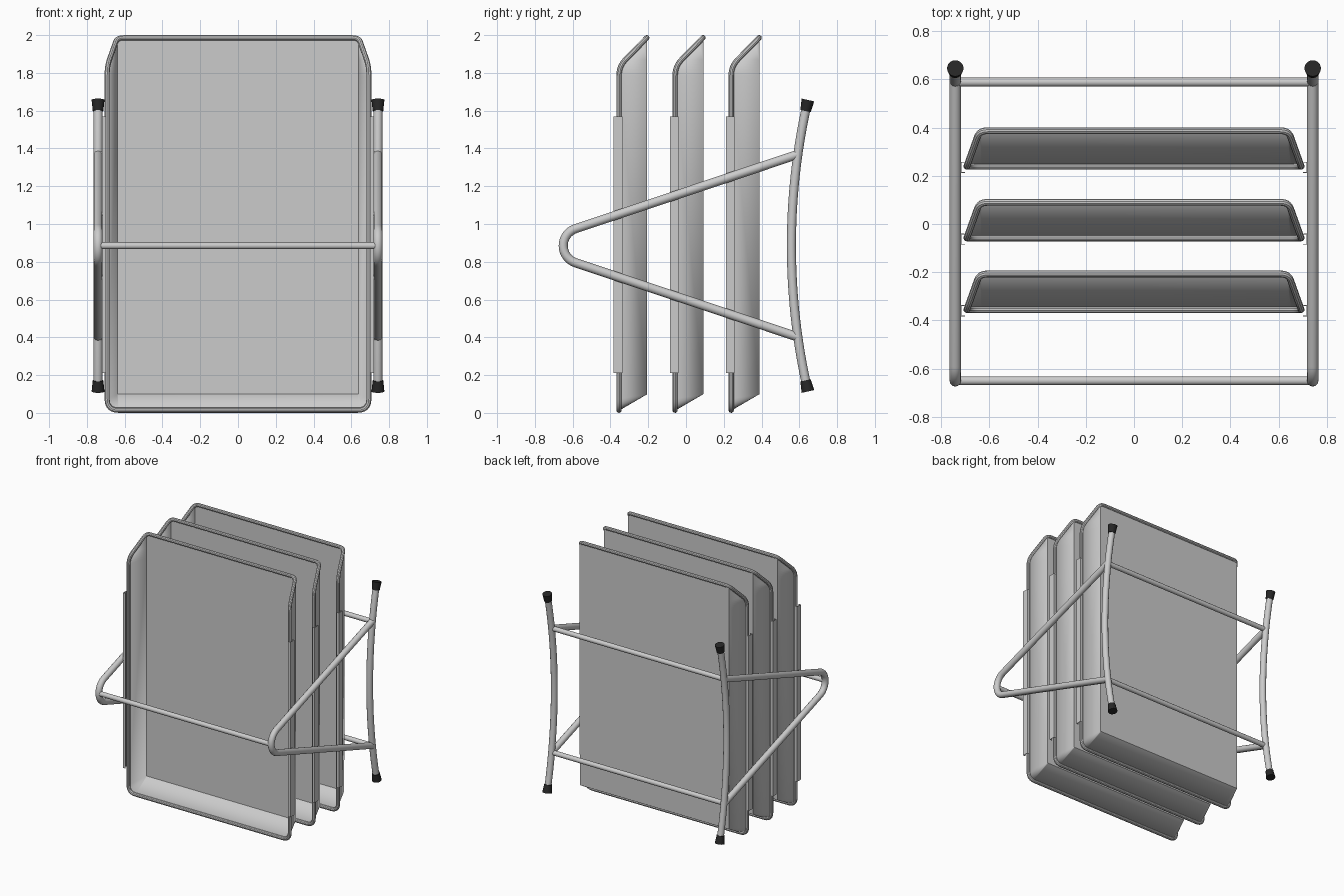
import bpy, bmesh, math
from mathutils import Vector

if "Cube" in bpy.data.objects:
    bpy.data.objects.remove(bpy.data.objects["Cube"])

DEPTH, MID_Z, LEG_R, SIDE_X, TUBE_R = 0.148, 0.885, 3.44, 0.741, 0.024


def smooth(ob, angle=35):
    bpy.ops.object.select_all(action='DESELECT')
    ob.select_set(True)
    bpy.context.view_layer.objects.active = ob
    bpy.ops.object.shade_smooth_by_angle(angle=math.radians(angle))


def tube(name, pts, radius, cyclic=False, res=4):
    cu = bpy.data.curves.new(name, 'CURVE')
    cu.dimensions = '3D'
    cu.bevel_depth, cu.bevel_resolution, cu.use_fill_caps = radius, res, True
    sp = cu.splines.new('POLY')
    sp.points.add(len(pts) - 1)
    for p, co in zip(sp.points, pts):
        p.co = (*co, 1)
    sp.use_cyclic_u = cyclic
    ob = bpy.data.objects.new(name, cu)
    bpy.context.collection.objects.link(ob)
    bpy.ops.object.select_all(action='DESELECT')
    ob.select_set(True)
    bpy.context.view_layer.objects.active = ob
    bpy.ops.object.convert(target='MESH')
    smooth(bpy.context.object)
    return bpy.context.object


def mesh_object(name, bm):
    bmesh.ops.recalc_face_normals(bm, faces=bm.faces)
    me = bpy.data.meshes.new(name)
    bm.to_mesh(me)
    bm.free()
    ob = bpy.data.objects.new(name, me)
    bpy.context.collection.objects.link(ob)
    return ob


def fillet(corners, steps=6):
    """Round each (point, length) corner of a closed polyline."""
    out = []
    for i, (p, d) in enumerate(corners):
        p = Vector(p)
        a = p + (Vector(corners[i - 1][0]) - p).normalized() * d
        b = p + (Vector(corners[(i + 1) % len(corners)][0]) - p).normalized() * d
        for k in range(steps + 1):
            t = k / steps
            out.append(a * (1 - t) ** 2 + p * 2 * t * (1 - t) + b * t * t)
    return out


def clamp(v, lo, hi):
    return max(lo, min(hi, v))


# Rim outline of one tray, front edge at y = 0
half = [((0.64, DEPTH, 1.986), 0.035), ((0.693, 0, 1.835), 0.05),
        ((0.693, 0, 0.014), 0.06)]
rim = fillet(half + [((-p[0], p[1], p[2]), d) for p, d in reversed(half)])


def tray(name, y0):
    shift = Vector((0, y0, 0))
    tube(name + "_rim", [p + shift for p in rim], 0.014, True, 3)
    # Flared walls and flat back sheet
    bm = bmesh.new()
    front = [bm.verts.new(p + shift) for p in rim]
    back = [bm.verts.new((clamp(p.x, -0.64, 0.64), y0 + DEPTH,
                          clamp(p.z, 0.10, 1.986))) for p in rim]
    n = len(rim)
    for i in range(n):
        j = (i + 1) % n
        bm.faces.new((front[i], front[j], back[j], back[i]))
    bm.faces.new(back)
    bmesh.ops.remove_doubles(bm, verts=bm.verts, dist=0.0005)
    ob = mesh_object(name + "_sheet", bm)
    mod = ob.modifiers.new("thickness", 'SOLIDIFY')
    mod.thickness, mod.offset = 0.004, 0
    smooth(ob, 20)
    # Channel brackets gripping the rim on both sides
    prof = [(0.700, -0.028), (0.719, -0.028), (0.719, 0.019), (0.703, 0.019),
            (0.703, 0.015), (0.715, 0.015), (0.715, -0.024), (0.700, -0.024)]
    for side, s in (("right", 1), ("left", -1)):
        bm = bmesh.new()
        f = bm.faces.new([bm.verts.new((s * x, y0 + y, 0.21)) for x, y in prof])
        ext = bmesh.ops.extrude_face_region(bm, geom=[f])
        top = [v for v in ext['geom'] if isinstance(v, bmesh.types.BMVert)]
        bmesh.ops.translate(bm, verts=top, vec=(0, 0, 1.36))
        if f.is_valid and not any(f2 is f for e in f.edges for f2 in e.link_faces):
            bm.faces.new(f.verts)
        mesh_object(f"{name}_bracket_{side}", bm)


for name, y0 in (("front_tray", -0.355), ("middle_tray", -0.058), ("back_tray", 0.239)):
    tray(name, y0)


def leg_point(x, a):
    return Vector((x, 0.558 + LEG_R * (1 - math.cos(a)), MID_Z + LEG_R * math.sin(a)))


black = bpy.data.materials.new("black_rubber")
black.diffuse_color = (0.02, 0.02, 0.02, 1)
black.use_nodes = True
black.node_tree.nodes["Principled BSDF"].inputs["Base Color"].default_value = black.diffuse_color

# Side frames: bowed leg, V-shaped arm, rubber end caps
slope = math.radians(18.3)
bend_y, bend_r = -0.555, 0.095
arc = math.pi / 2 - slope
for side, s in (("right", 1), ("left", -1)):
    x = s * SIDE_X
    tube(f"leg_{side}", [leg_point(x, -0.22 + 0.44 * i / 24) for i in range(25)], TUBE_R)
    bend = []
    for i in range(17):
        a = math.pi - arc + 2 * arc * i / 16
        bend.append((x, bend_y + bend_r * math.cos(a), MID_Z + bend_r * math.sin(a)))
    tube(f"arm_{side}", [(x, 0.588, 1.367)] + bend + [(x, 0.588, 0.403)], TUBE_R)
    for end, e in (("top", 1), ("bottom", -1)):
        a = e * 0.2175
        d = Vector((0, math.sin(a), math.cos(a))) * e
        bpy.ops.mesh.primitive_cone_add(vertices=24, radius1=0.028, radius2=0.034, depth=0.06,
                                        location=leg_point(x, a),
                                        rotation=d.to_track_quat('Z', 'Y').to_euler())
        cap = bpy.context.object
        cap.name = f"cap_{end}_{side}"
        cap.data.materials.append(black)
        smooth(cap)

# Crossbars joining the two side frames
for name, y, z in (("front_bar", -0.65, MID_Z), ("upper_back_bar", 0.588, 1.367),
                   ("lower_back_bar", 0.588, 0.403)):
    tube(name, [(-SIDE_X, y, z), (SIDE_X, y, z)], 0.0185)
